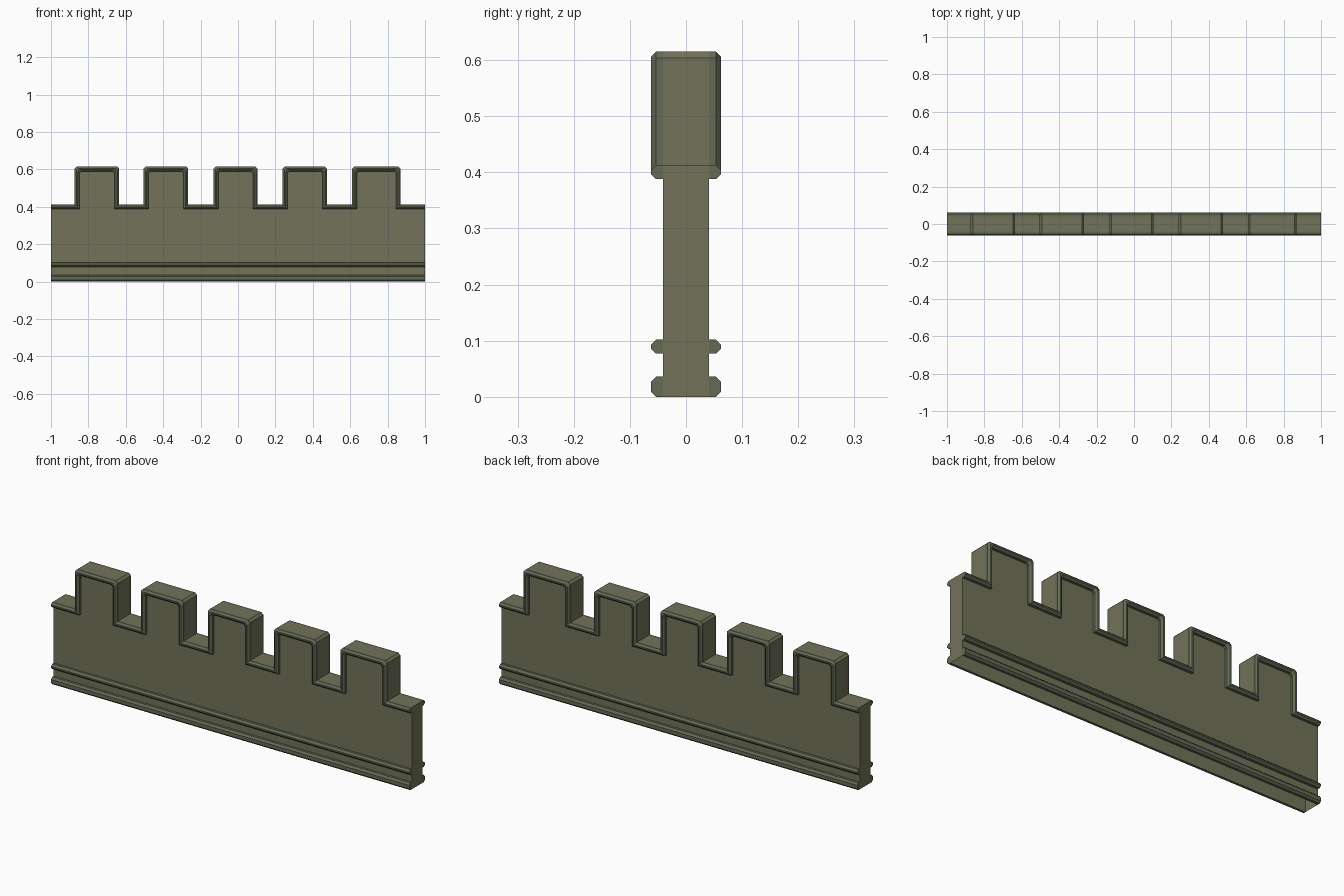
import bpy, bmesh

if "Cube" in bpy.data.objects:
    bpy.data.objects.remove(bpy.data.objects["Cube"])

MERLONS = [(-.873, -.635), (-.504, -.266), (-.13, .104), (.239, .476), (.61, .869)]
WALL_Z, TOP_Z = 0.413, 0.615
HALF, OUT = 0.041, 0.0625      # wall half thickness, trim reach
CH = 0.011                     # cut on the upper merlon corners


def material(name, rgb):
    m = bpy.data.materials.new(name)
    m.diffuse_color = (*rgb, 1)
    m.use_nodes = True
    m.node_tree.nodes["Principled BSDF"].inputs["Base Color"].default_value = m.diffuse_color
    return m


stone = material("stone", (0.17, 0.17, 0.10))
edge = material("edge_stone", (0.125, 0.145, 0.09))


def crest(inset):
    """Battlement outline (x, z) moved inward by inset."""
    z0, z1 = WALL_Z - inset, TOP_Z - inset
    pts = [(-1, z0)]
    for a, b in MERLONS:
        a, b = a + inset, b - inset
        pts += [(a, z0), (a, z1 - CH), (a + CH, z1),
                (b - CH, z1), (b, z1 - CH), (b, z0)]
    return pts + [(1, z0)]


def finish(name, bm, mat, mirror=False):
    bmesh.ops.recalc_face_normals(bm, faces=bm.faces)
    me = bpy.data.meshes.new(name)
    bm.to_mesh(me)
    bm.free()
    me.materials.append(mat)
    ob = bpy.data.objects.new(name, me)
    bpy.context.collection.objects.link(ob)
    if mirror:
        mod = ob.modifiers.new("both_sides", 'MIRROR')
        mod.use_axis = (False, True, False)
        mod.use_mirror_merge = False
    return ob


def moulding(name, rows):
    """Skin rows of (x, z) paths, each at its own depth, with end caps."""
    bm = bmesh.new()
    grid = [[bm.verts.new((x, -y, z)) for x, z in path] for y, path in rows]
    for r, s in zip(grid, grid[1:]):
        for i in range(len(r) - 1):
            bm.faces.new((r[i], r[i + 1], s[i + 1], s[i]))
    for k in (0, -1):
        bm.faces.new([r[k] for r in grid])
    return finish(name, bm, edge, mirror=True)


# Wall body, open underneath
bm = bmesh.new()
outline = [(-1, 0)] + crest(0) + [(1, 0)]
front, back = ([bm.verts.new((x, y, z)) for x, z in outline] for y in (-HALF, HALF))
bm.faces.new(front)
bm.faces.new(back[::-1])
for i in range(len(outline) - 1):
    bm.faces.new((front[i], front[i + 1], back[i + 1], back[i]))
finish("wall", bm, stone)

# Raised trim following the battlements
BEV = 0.009
section = [(HALF, 0), (OUT - BEV, 0), (OUT, BEV), (OUT, .025 - BEV),
           (OUT - BEV, .025), (HALF, .025)]
moulding("battlement_trim", [(y, crest(d)) for y, d in section])

# Two straight rails at the foot
for name, z0, z1 in (("base_rail", 0, .036), ("upper_rail", .077, .102)):
    prof = [(HALF, z1), (OUT - BEV, z1), (OUT, z1 - BEV), (OUT, z0 + BEV),
            (OUT - BEV, z0), (HALF, z0)]
    moulding(name, [(y, [(-1, z), (1, z)]) for y, z in prof])
